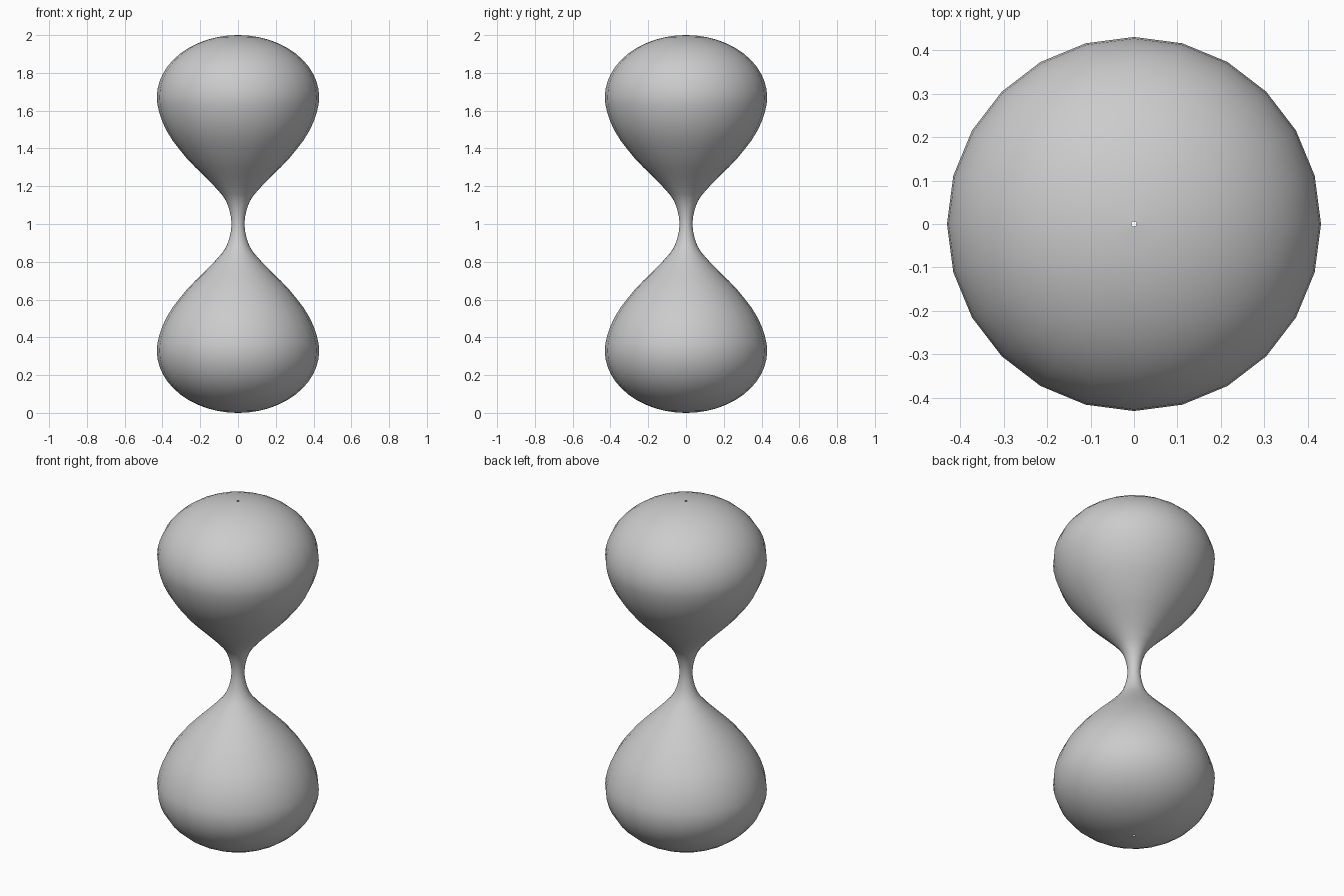
import bpy, bmesh, math
from mathutils import Vector

if "Cube" in bpy.data.objects:
    bpy.data.objects.remove(bpy.data.objects["Cube"])

SIDES = 24
MAX_R, WIDEST, DOME_H = 0.43, 0.67, 0.33   # heights measured from the waist

# upper half profile (radius, height above waist): neck, then flaring shoulder
profile = [(0.034, 0.0), (0.038, 0.04), (0.047, 0.08), (0.062, 0.12),
           (0.085, 0.155), (0.13, 0.205), (0.18, 0.255), (0.228, 0.302),
           (0.272, 0.348), (0.31, 0.395), (0.345, 0.44), (0.376, 0.49),
           (0.40, 0.54), (0.417, 0.59), (0.427, 0.635)]

# rounded dome, ending at a tiny opening
for i in range(12):
    a = math.radians(90) * i / 12
    profile.append((MAX_R * math.cos(a), WIDEST + DOME_H * math.sin(a)))
profile.append((0.006, 1.0))

# mirror about the waist
full = [(r, 1 - h) for r, h in reversed(profile[1:])] + [(r, 1 + h) for r, h in profile]

# lathe the glass bulbs
bm = bmesh.new()
verts = [bm.verts.new((r, 0, z)) for r, z in full]
edges = [bm.edges.new(pair) for pair in zip(verts, verts[1:])]
bmesh.ops.spin(bm, geom=verts + edges, cent=(0, 0, 0), axis=(0, 0, 1),
               angle=math.tau, steps=SIDES, use_duplicate=False)
bmesh.ops.remove_doubles(bm, verts=bm.verts, dist=0.0005)
bmesh.ops.recalc_face_normals(bm, faces=bm.faces)

# make sure faces point outward
f = max(bm.faces, key=lambda f: f.calc_center_median().z)
if f.normal.z < 0:
    bmesh.ops.reverse_faces(bm, faces=bm.faces)
for f in bm.faces:
    f.smooth = True

mesh = bpy.data.meshes.new("hourglass_bulbs")
bm.to_mesh(mesh)
bm.free()
bpy.context.collection.objects.link(bpy.data.objects.new("hourglass_bulbs", mesh))
